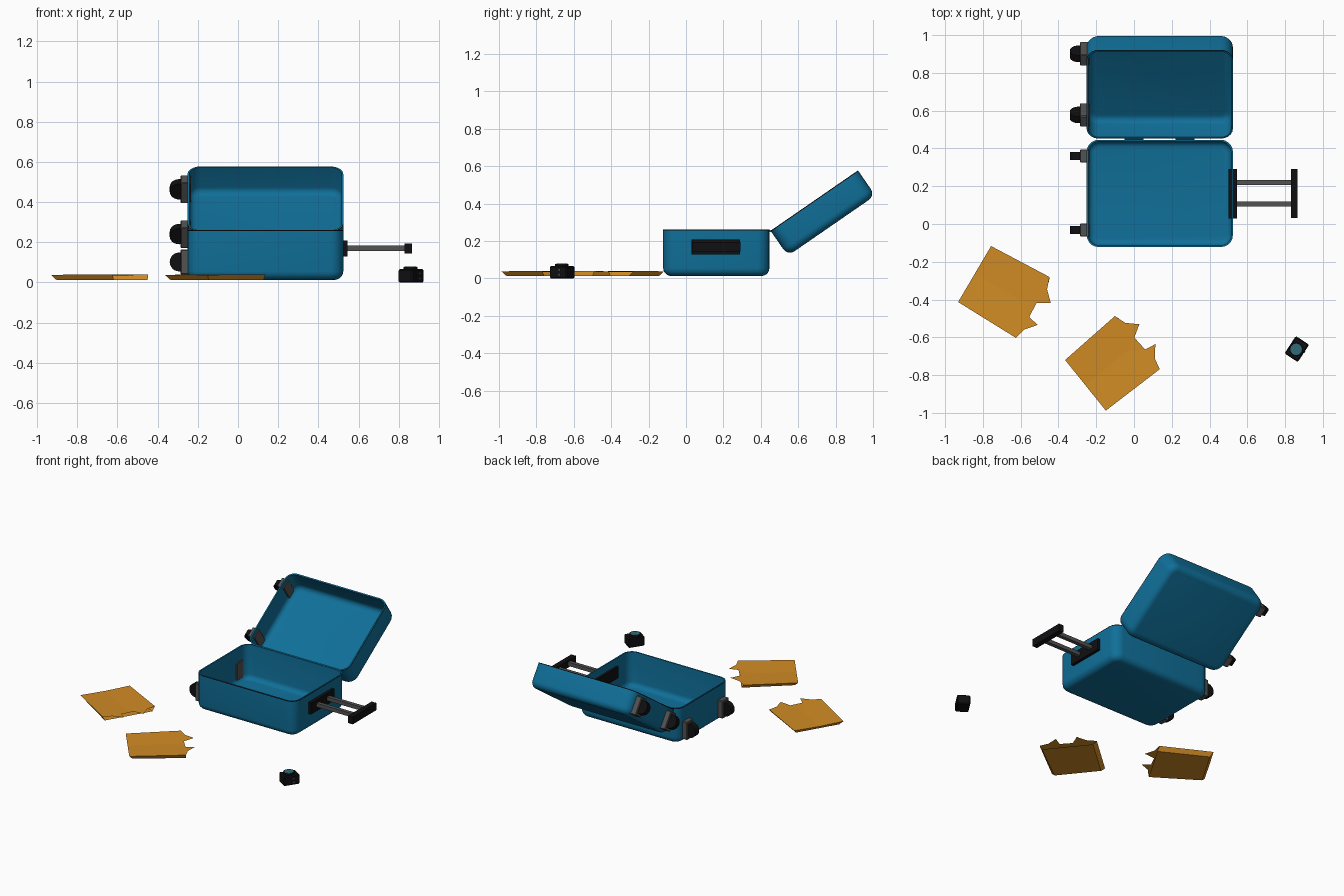
import bpy, bmesh, math
from mathutils import Matrix, Vector

if "Cube" in bpy.data.objects:
    bpy.data.objects.remove(bpy.data.objects["Cube"])


def material(name, rgb):
    m = bpy.data.materials.new(name)
    m.diffuse_color = (*rgb, 1)
    m.use_nodes = True
    m.node_tree.nodes["Principled BSDF"].inputs["Base Color"].default_value = m.diffuse_color
    return m


BLUE = material("case blue", (0.005, 0.16, 0.32))
BLACK = material("black", (0.005, 0.005, 0.006))
GREY = material("grey metal", (0.085, 0.085, 0.085))
PAPER = material("brown paper", (0.64, 0.26, 0.018))
GLASS = material("teal glass", (0.03, 0.15, 0.19))


def finish(bm, name, mats, matrix=Matrix(), smooth=False):
    bmesh.ops.recalc_face_normals(bm, faces=bm.faces)
    me = bpy.data.meshes.new(name)
    bm.to_mesh(me)
    bm.free()
    for m in mats:
        me.materials.append(m)
    ob = bpy.data.objects.new(name, me)
    bpy.context.collection.objects.link(ob)
    ob.matrix_world = matrix
    if smooth:
        bpy.ops.object.select_all(action='DESELECT')
        ob.select_set(True)
        bpy.context.view_layer.objects.active = ob
        bpy.ops.object.shade_smooth_by_angle(angle=math.radians(32))
    return ob


def box(name, lo, hi, mat, matrix=Matrix(), bevel=0.0):
    lo, hi = Vector(lo), Vector(hi)
    bm = bmesh.new()
    bmesh.ops.create_cube(bm, size=1)
    for v in bm.verts:
        v.co = (lo + hi) / 2 + v.co * (hi - lo)
    if bevel:
        bmesh.ops.bevel(bm, geom=bm.edges[:], offset=bevel, segments=1, affect='EDGES')
    return finish(bm, name, [mat], matrix)


def cylinder(name, centre, r, length, axis, mat, matrix=Matrix(), sides=24):
    bm = bmesh.new()
    rot = {'x': Matrix.Rotation(math.pi / 2, 4, 'Y'),
           'y': Matrix.Rotation(math.pi / 2, 4, 'X'), 'z': Matrix()}[axis]
    bmesh.ops.create_cone(bm, cap_ends=True, segments=sides, radius1=r, radius2=r,
                          depth=length, matrix=Matrix.Translation(centre) @ rot)
    return finish(bm, name, [mat], matrix, True)


X0, X1, LEN = -0.251, 0.524, 0.568   # case width and the shell's y length


def shell(name, depth, matrix):
    """Open tray: rim at local z = 0, floor at -depth, hinge edge at y = 0."""
    R, r, t, steps = 0.065, 0.043, 0.009, 5
    rings = []
    for i in range(steps + 1):                       # outer fillet, floor to wall
        a = i / steps * math.pi / 2
        rings.append((-depth + r - r * math.cos(a), r - r * math.sin(a)))
    rings += [(-0.005, 0), (0, 0), (0, t)]           # seal and rim
    for i in range(steps, -1, -1):                   # inner fillet, wall to floor
        a = i / steps * math.pi / 2
        q = r - t
        rings.append((-depth + r - q * math.cos(a), r - q * math.sin(a)))
    bm = bmesh.new()
    loops = []
    for z, inset in rings:
        loop = []
        for k, (cx, cy) in enumerate([(X1 - R, LEN - R), (X0 + R, LEN - R),
                                      (X0 + R, R), (X1 - R, R)]):
            for j in range(6):
                a = (k + j / 5) * math.pi / 2
                loop.append(bm.verts.new((cx + (R - inset) * math.cos(a),
                                          cy + (R - inset) * math.sin(a), z)))
        loops.append(loop)
    for n, (a, b) in enumerate(zip(loops, loops[1:])):
        for i in range(len(a)):
            j = (i + 1) % len(a)
            f = bm.faces.new((a[i], a[j], b[j], b[i]))
            f.material_index = 1 if n == steps + 1 else 0   # thin dark seal
    bm.faces.new(loops[0])
    bm.faces.new(loops[-1])
    return finish(bm, name, [BLUE, BLACK], matrix, True)


def wheels(name, z, centres, matrix):
    for i, y in enumerate(centres):
        box(f"{name}_wheel_bracket_{i}", (-0.286, y - 0.035, z - 0.062),
            (-0.235, y + 0.035, z + 0.062), GREY, matrix, 0.004)
        cylinder(f"{name}_wheel_{i}", (-0.293, y, z), 0.047, 0.042, 'y', BLACK, matrix)


# Suitcase base and opened lid
base = Matrix.Translation((0, -0.122, 0.262))
lid = Matrix.Translation((0, 0.452, 0.255)) @ Matrix.Rotation(math.radians(34.6), 4, 'X')
shell("suitcase_base", 0.249, base)
shell("suitcase_lid", 0.163, lid)
wheels("base", -0.16, (0.09, 0.482), base)
wheels("lid", -0.083, (0.095, 0.488), lid)

# Hinge strips between the two shells
for i, x in enumerate((0.0, 0.27)):
    cylinder(f"hinge_{i}", (x, 0.449, 0.253), 0.006, 0.1, 'x', BLUE, sides=10)

# Pull handle
box("handle_plate", (0.5, 0.03, 0.128), (0.545, 0.29, 0.208), BLACK)
for i, y in enumerate((0.105, 0.22)):
    box(f"handle_rod_{i}", (0.54, y - 0.013, 0.157), (0.835, y + 0.013, 0.183), GREY)
box("handle_grip", (0.83, 0.032, 0.144), (0.866, 0.292, 0.195), BLACK)


def paper_bag(name, x, y, angle):
    m = Matrix.Translation((x, y, 0)) @ Matrix.Rotation(math.radians(angle), 4, 'Z')
    bm = bmesh.new()
    V = lambda u, v, z: bm.verts.new((u, v, z))
    a, mid, b = V(0, .172, .038), V(0, 0, .034), V(0, -.172, .038)
    c = V(.28, .005, .034)
    up = [V(.35, .188, .04), V(.372, .125, .04), V(.425, .073, .04), V(.36, .035, .036)]
    dn = [V(.365, -.05, .036), V(.425, -.062, .04), V(.375, -.12, .04), V(.36, -.18, .04)]
    p, q = V(.02, .15, .012), V(.02, -.15, .012)
    r, s = V(.36, -.165, .012), V(.36, .165, .012)
    bm.faces.new([a, mid, c] + up[::-1])     # upper flap
    bm.faces.new([mid, b] + dn[::-1] + [c])  # lower flap
    bm.faces.new([c, dn[0], up[3]])          # torn mouth
    bm.faces.new([p, s, r, q])               # underside
    bm.faces.new([a, p, q, b, mid])          # folded end
    bm.faces.new([a, up[0], s, p])
    bm.faces.new([b, q, r, dn[3]])
    finish(bm, name, [PAPER], m)


paper_bag("paper_bag_left", -0.844, -0.265, -30.5)
paper_bag("paper_bag_right", -0.257, -0.854, 38.8)

# Small camera lying on its back, lens up
cam = Matrix.Translation((0.862, -0.662, 0)) @ Matrix.Rotation(math.radians(57), 4, 'Z')
box("camera_body", (-0.055, -0.042, 0), (0.055, 0.042, 0.066), BLACK, cam, 0.006)
cylinder("camera_lens_barrel", (-0.003, 0.002, 0.068), 0.036, 0.02, 'z', BLACK, cam)
cylinder("camera_lens_glass", (-0.003, 0.002, 0.0775), 0.03, 0.003, 'z', GLASS, cam)
for i, z in enumerate((0.02, 0.045)):
    cylinder(f"camera_button_{i}", (0.01, -0.042, z), 0.006, 0.006, 'y', GREY, cam, 12)
